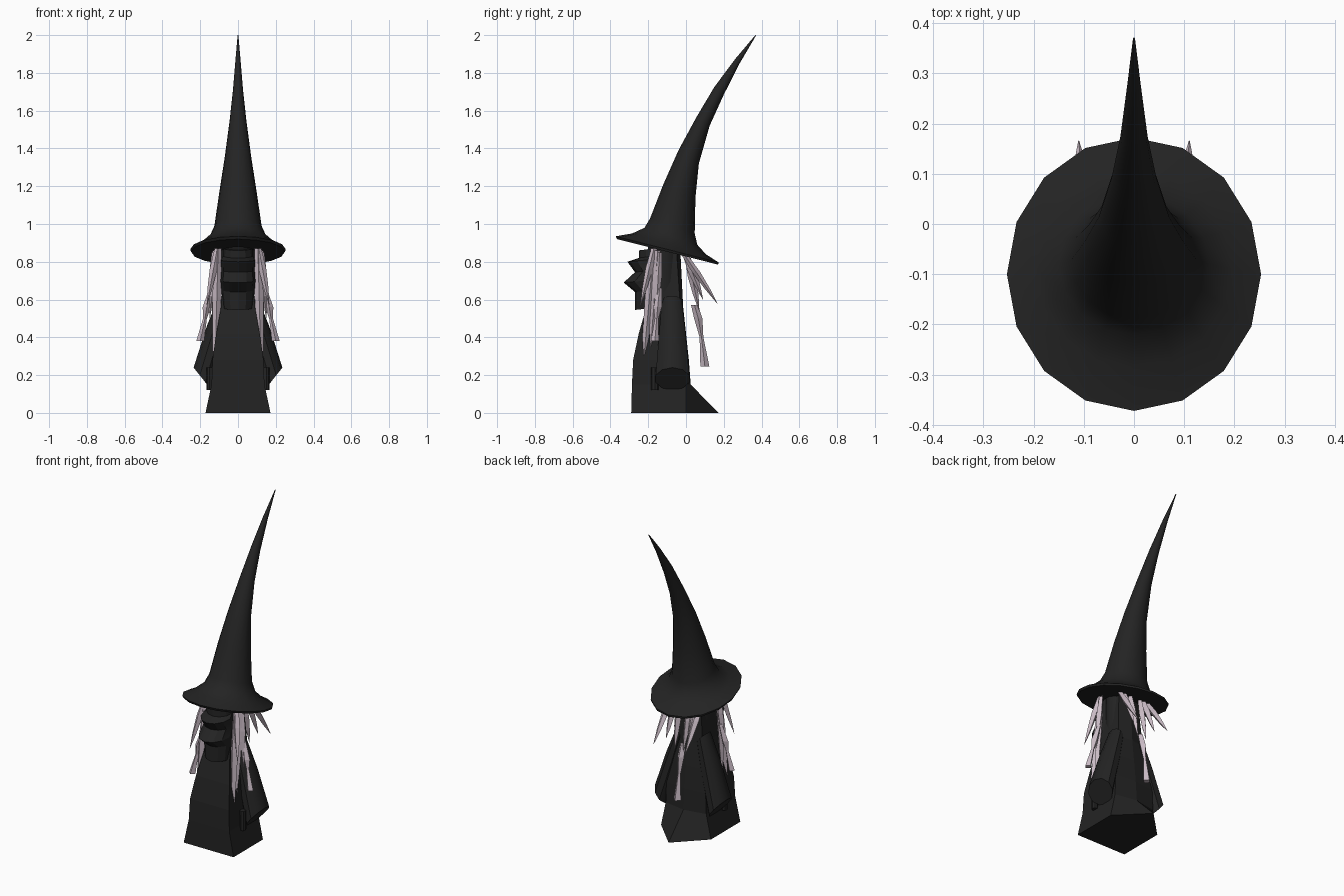
import bpy, bmesh, math
from mathutils import Vector

cube = bpy.data.objects.get("Cube")
if cube:
    bpy.data.objects.remove(cube, do_unlink=True)


def material(name, rgb):
    m = bpy.data.materials.new(name)
    m.use_nodes = True
    m.diffuse_color = (*rgb, 1)
    m.node_tree.nodes["Principled BSDF"].inputs["Base Color"].default_value = (*rgb, 1)
    return m


BLACK = material("black_cloth", (0.017, 0.017, 0.017))
LILAC = material("lilac_grey_hair", (0.58, 0.49, 0.55))


def loft(name, rings, mat, smooth=None):
    """Skin a list of equal-length point rings and cap both ends."""
    bm = bmesh.new()
    rows = [[bm.verts.new(p) for p in ring] for ring in rings]
    n = len(rows[0])
    for a, b in zip(rows, rows[1:]):
        for i in range(n):
            j = (i + 1) % n
            bm.faces.new((a[i], a[j], b[j], b[i]))
    bm.faces.new(rows[0][::-1])
    bm.faces.new(rows[-1])
    bmesh.ops.recalc_face_normals(bm, faces=bm.faces)
    mesh = bpy.data.meshes.new(name)
    bm.to_mesh(mesh)
    bm.free()
    mesh.materials.append(mat)
    ob = bpy.data.objects.new(name, mesh)
    bpy.context.collection.objects.link(ob)
    if smooth:
        bpy.ops.object.select_all(action="DESELECT")
        ob.select_set(True)
        bpy.context.view_layer.objects.active = ob
        bpy.ops.object.shade_smooth_by_angle(angle=math.radians(smooth))
    return ob


def oval(front, back, rx, n=16, x=0):
    """Tilted oval between a front (y, z) and a back (y, z) point."""
    f, b = Vector((x, *front)), Vector((x, *back))
    mid, half = (f + b) / 2, (f - b) / 2
    return [mid + half * math.cos(t) + Vector((rx * math.sin(t), 0, 0))
            for t in (2 * math.pi * i / n for i in range(n))]


# Bent pointed hat with a tilted brim
hat = [((-.365, .92), (.17, .785), .248),
       ((-.372, .935), (.172, .797), .253),
       ((-.285, .95), (.105, .84), .195),
       ((-.22, .98), (.06, .89), .15),
       ((-.19, 1.03), (.046, .95), .125),
       ((-.12, 1.21), (.05, 1.14), .098),
       ((-.04, 1.39), (.068, 1.32), .07),
       ((.055, 1.565), (.125, 1.52), .045),
       ((.15, 1.725), (.2, 1.685), .027),
       ((.26, 1.873), (.285, 1.852), .014),
       ((.367, 2.0), (.371, 1.998), .002)]
loft("hat", [oval(*r) for r in hat], BLACK, 40)

# Five-sided robe: height, half width, front y, side y, back y
robe = [(0, .172, -.29, .0, .172),
        (.15, .14, -.286, .0, .025),
        (.28, .135, -.28, .0, .015),
        (.42, .115, -.25, -.01, .0),
        (.56, .09, -.21, -.03, -.015),
        (.86, .07, -.15, -.05, -.03)]
loft("robe", [[(-w, f, z), (w, f, z), (w, s, z), (0, b, z), (-w, s, z)]
              for z, w, f, s, b in robe], BLACK)

# Head under the hat
loft("head", [oval((-.2, z), (-.03, z), w) for z, w in
              ((.55, .08), (.7, .088), (.89, .088))], BLACK, 40)

# Jagged wrapped scarf over the face
scarf = [(-.27, .545, .08), (-.27, .64, .088), (-.33, .69, .092),
         (-.27, .745, .088), (-.31, .8, .09), (-.25, .82, .08), (-.25, .86, .075)]
loft("face_scarf", [oval((y, z), (-.1, z + .02), w, 12) for y, z, w in scarf], BLACK, 25)

# Sleeves, cuffs and hands
for side, label in ((1, "left"), (-1, "right")):
    def cuff_ring(inner, outer, y0, y1, n=10):
        a, b = Vector((side * inner[0], 0, inner[1])), Vector((side * outer[0], 0, outer[1]))
        mid, half = (a + b) / 2, (b - a) / 2
        return [mid + half * math.cos(t) + Vector((0, (y0 + y1) / 2 + (y1 - y0) / 2 * math.sin(t), 0))
                for t in (2 * math.pi * i / n for i in range(n))]
    loft(label + "_sleeve", [cuff_ring((.04, .56), (.1, .62), -.13, -.02),
                             cuff_ring((.07, .38), (.165, .46), -.145, .0),
                             cuff_ring((.14, .12), (.235, .24), -.165, .022)], BLACK, 40)
    loft(label + "_hand", [oval((-.185, z), (-.145, z), .018, 8, side * .15)
                           for z in (.12, .24)], BLACK, 40)


def strand(name, points, widths):
    """Four-sided hair lock along a path."""
    rings = []
    for p, w in zip(points, widths):
        p = Vector(p)
        rings.append([p + Vector(d) * w for d in ((1, 0, 0), (0, 1, 0), (-1, 0, 0), (0, -1, 0))])
    loft(name, rings, LILAC)


# Tapered hair locks hanging from under the brim: root, tip, thickest half width
locks = [((.105, -.17, .87), (.125, -.238, .13), .024),
         ((.12, -.15, .86), (.12, -.19, .3), .022),
         ((.11, -.17, .87), (.165, -.24, .57), .02),
         ((.125, -.14, .85), (.15, -.16, .5), .02),
         ((.10, -.01, .84), (.11, .165, .58), .022),
         ((.07, .0, .83), (.075, .09, .6), .022),
         ((.035, .01, .82), (.03, .07, .54), .022)]
for i, (root, tip, w) in enumerate(locks):
    for side in (1, -1):
        a, b = (Vector((side * p[0], p[1], p[2])) for p in (root, tip))
        strand(f"hair_lock_{i}_{'left' if side > 0 else 'right'}",
               [a, a.lerp(b, .35), a.lerp(b, .7), b], [w * .7, w, w * .65, .001])

# Tied tails that flare at the end
for side, label in ((1, "left"), (-1, "right")):
    strand("side_tail_" + label,
           [(side * .14, -.14, .66), (side * .165, -.15, .56), (side * .175, -.155, .5),
            (side * .2, -.165, .38)], [.012, .022, .01, .021])
strand("back_tail", [(-.01, .045, .57), (-.01, .065, .5), (-.01, .082, .4), (-.01, .1, .245)],
       [.018, .022, .01, .024])
